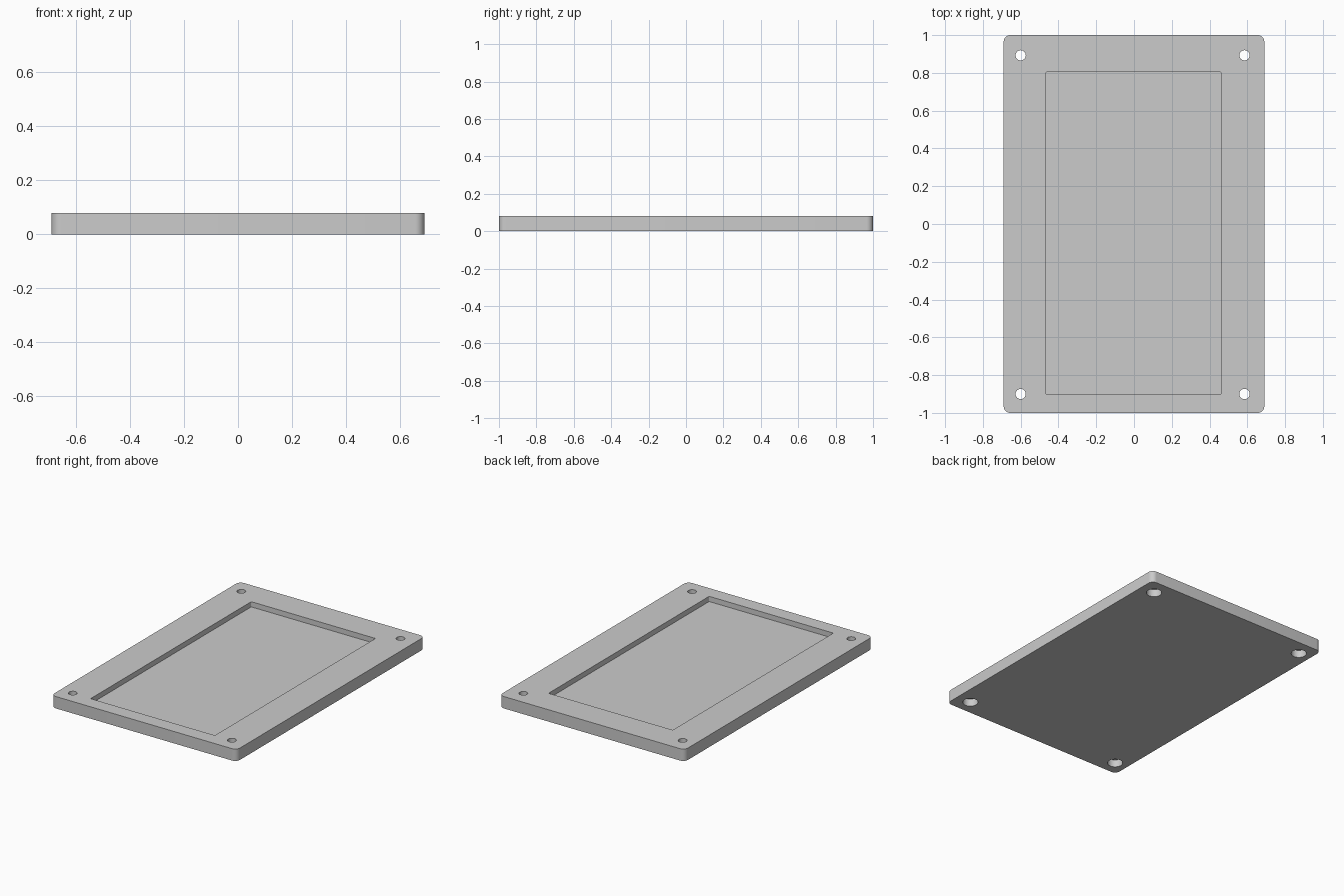
import bpy
import bmesh
from math import cos, sin, pi, radians

default = bpy.data.objects.get("Cube")
if default:
    bpy.data.objects.remove(default, do_unlink=True)

THICK = 0.08
POCKET_DEPTH = 0.035
BORE_DEPTH = 0.05

grey = bpy.data.materials.new("plain grey")
grey.use_nodes = True
colour = (0.6, 0.6, 0.6, 1)
grey.diffuse_color = colour
grey.node_tree.nodes["Principled BSDF"].inputs["Base Color"].default_value = colour


def prism(name, outline, z0, z1):
    """Extrude a closed outline from z0 up to z1."""
    bm = bmesh.new()
    face = bm.faces.new([bm.verts.new((x, y, z0)) for x, y in outline])
    top = bmesh.ops.extrude_face_region(bm, geom=[face])["geom"]
    verts = [v for v in top if isinstance(v, bmesh.types.BMVert)]
    bmesh.ops.translate(bm, vec=(0, 0, z1 - z0), verts=verts)
    bmesh.ops.recalc_face_normals(bm, faces=bm.faces)
    mesh = bpy.data.meshes.new(name)
    bm.to_mesh(mesh)
    bm.free()
    mesh.materials.append(grey)
    obj = bpy.data.objects.new(name, mesh)
    bpy.context.collection.objects.link(obj)
    return obj


def rounded_rect(x0, x1, y0, y1, r, steps=8):
    corners = ((x1 - r, y1 - r), (x0 + r, y1 - r), (x0 + r, y0 + r), (x1 - r, y0 + r))
    return [(cx + r * cos((q + s / steps) * pi / 2), cy + r * sin((q + s / steps) * pi / 2))
            for q, (cx, cy) in enumerate(corners) for s in range(steps + 1)]


def circle(cx, cy, r, n=32):
    return [(cx + r * cos(2 * pi * i / n), cy + r * sin(2 * pi * i / n)) for i in range(n)]


def cut(body, cutter):
    cutter.hide_render = True
    mod = body.modifiers.new("cut", "BOOLEAN")
    mod.operation = "DIFFERENCE"
    mod.solver = "EXACT"
    mod.object = cutter
    bpy.ops.object.modifier_apply(modifier=mod.name)
    bpy.data.objects.remove(cutter, do_unlink=True)


# Plate with rounded vertical corners
plate = prism("base_plate", rounded_rect(-0.69, 0.69, -1, 1, 0.035), 0, THICK)
bpy.ops.object.select_all(action="DESELECT")
bpy.context.view_layer.objects.active = plate
plate.select_set(True)

# Shallow pocket in the top
pocket = rounded_rect(-0.465, 0.46, -0.903, 0.805, 0.006, 4)
cut(plate, prism("pocket_cutter", pocket, THICK - POCKET_DEPTH, THICK + 0.1))

# Screw holes, widened from below for the screw heads
for x in (-0.6, 0.585):
    for y in (-0.9, 0.893):
        cut(plate, prism("hole_cutter", circle(x, y, 0.027), -0.1, THICK + 0.1))
        cut(plate, prism("bore_cutter", circle(x, y, 0.048), -0.1, BORE_DEPTH))

bpy.ops.object.shade_smooth_by_angle(angle=radians(30))
